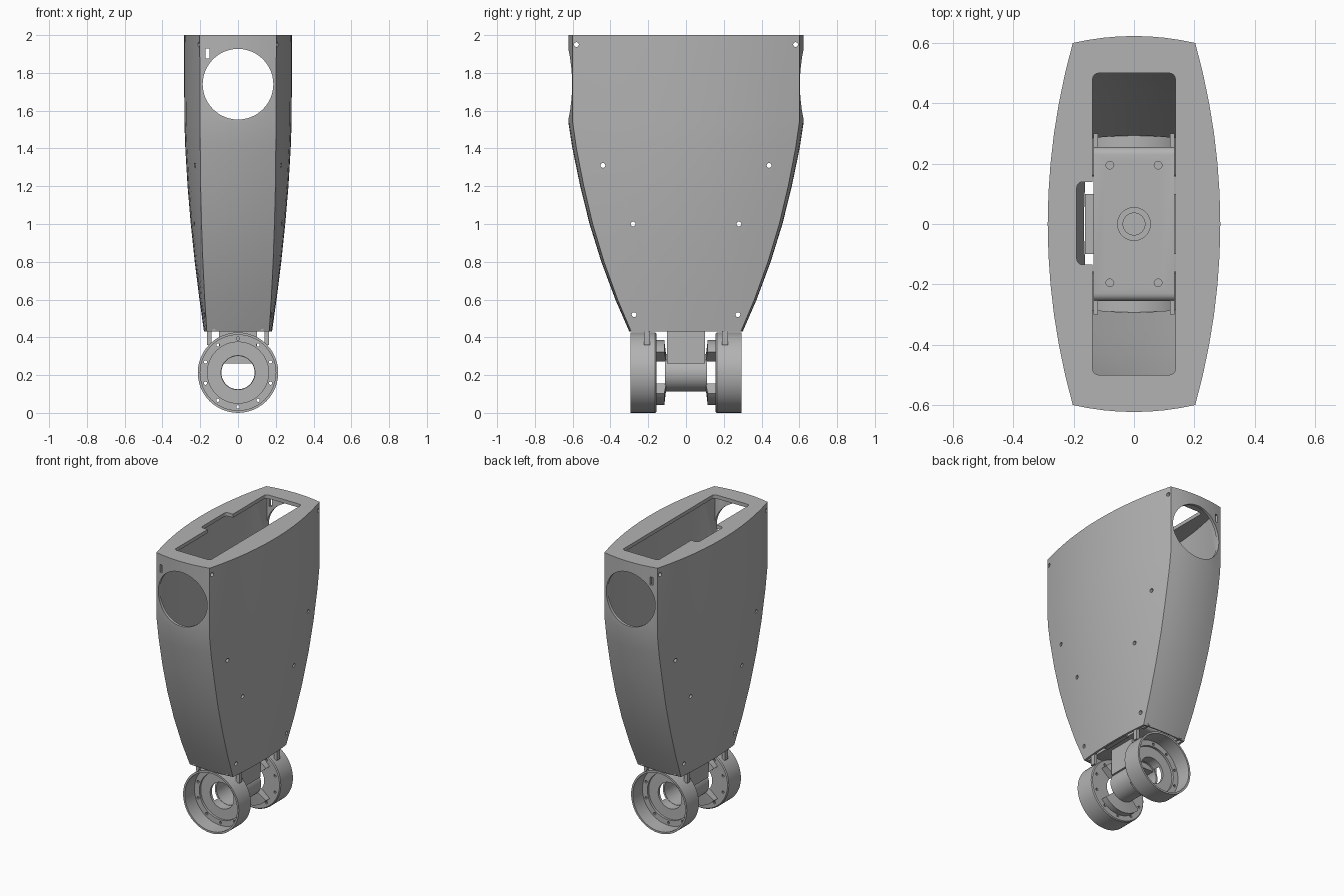
import bpy, bmesh
from math import sin, cos, pi, radians
from mathutils import Matrix

old = bpy.data.objects.get("Cube")
if old:
    bpy.data.objects.remove(old)

grey = bpy.data.materials.new("light_grey")
grey.use_nodes = True
colour = (0.45, 0.45, 0.45, 1)
grey.diffuse_color = colour
grey.node_tree.nodes["Principled BSDF"].inputs["Base Color"].default_value = colour


def finish(name, bm):
    bmesh.ops.recalc_face_normals(bm, faces=bm.faces)
    mesh = bpy.data.meshes.new(name)
    bm.to_mesh(mesh)
    bm.free()
    mesh.materials.append(grey)
    ob = bpy.data.objects.new(name, mesh)
    bpy.context.collection.objects.link(ob)
    return ob


def smooth(ob):
    bpy.ops.object.select_all(action='DESELECT')
    ob.select_set(True)
    bpy.context.view_layer.objects.active = ob
    bpy.ops.object.shade_smooth_by_angle(angle=radians(25))


def add_box(bm, x, y, z, bevel=0, axis=None):
    """Box from (low, high) pairs, optionally rounded along one axis."""
    size = [b - a for a, b in (x, y, z)]
    mid = [(a + b) / 2 for a, b in (x, y, z)]
    part = bmesh.new()
    bmesh.ops.create_cube(part, size=1, matrix=Matrix.Translation(mid) @ Matrix.Diagonal((*size, 1)))
    if bevel:
        edges = [e for e in part.edges
                 if abs((e.verts[0].co - e.verts[1].co)[axis]) > 1e-4]
        bmesh.ops.bevel(part, geom=edges, offset=bevel, segments=4, profile=0.5, affect='EDGES')
    tmp = bpy.data.meshes.new("tmp")
    part.to_mesh(tmp)
    part.free()
    bm.from_mesh(tmp)
    bpy.data.meshes.remove(tmp)


def add_cylinder(bm, centre, radius, length, axis, sides=16):
    turn = Matrix.Rotation(pi / 2, 4, {'x': 'Y', 'y': 'X', 'z': 'Z'}[axis])
    bmesh.ops.create_cone(bm, cap_ends=True, segments=sides, radius1=radius, radius2=radius,
                          depth=length, matrix=Matrix.Translation(centre) @ turn)


def cut(ob, bm):
    """Subtract the cutter mesh from an object and discard the cutter."""
    cutter = finish("cutter", bm)
    cutter.hide_render = True
    mod = ob.modifiers.new("cut", 'BOOLEAN')
    mod.operation = 'DIFFERENCE'
    mod.solver = 'EXACT'
    mod.object = cutter
    bpy.context.view_layer.objects.active = ob
    bpy.ops.object.modifier_apply(modifier=mod.name)
    bpy.data.objects.remove(cutter)


def sweep(name, profile, z, start=0, end=360, steps=48):
    """Turn a closed (radius, y) profile about a y-parallel axis at height z."""
    bm = bmesh.new()
    full = end - start == 360
    rings = []
    for i in range(steps if full else steps + 1):
        a = radians(start + (end - start) * i / steps)
        rings.append([bm.verts.new((r * cos(a), y, z + r * sin(a))) for r, y in profile])
    n = len(profile)
    for i in range(steps):
        a, b = rings[i], rings[(i + 1) % len(rings)]
        for j in range(n):
            bm.faces.new((a[j], a[(j + 1) % n], b[(j + 1) % n], b[j]))
    if not full:
        bm.faces.new(rings[0])
        bm.faces.new(rings[-1])
    ob = finish(name, bm)
    smooth(ob)
    return ob


# Shell stations: height, half depth at corner, half width at corner, half width at middle
STATIONS = [(0.43, 0.29, 0.165, 0.18), (0.6, 0.362, 0.176, 0.204), (0.8, 0.434, 0.186, 0.229),
            (1.0, 0.494, 0.193, 0.25), (1.2, 0.541, 0.198, 0.267), (1.4, 0.58, 0.2, 0.279),
            (1.54, 0.6, 0.201, 0.284), (2.0, 0.6, 0.203, 0.286)]


def loft(inset, z_low, z_high):
    bm = bmesh.new()
    rings = []
    for k, (z, depth, corner, middle) in enumerate(STATIONS):
        z = z_low if k == 0 else z_high if k == len(STATIONS) - 1 else z
        bulge = 0.01 + 0.013 * min(1, (z - 0.43) / 1.1)
        d, c, m = depth - inset, corner - inset, middle - inset
        half = []
        for i in range(12):
            t = -1 + i / 6
            half.append((c + (m - c) * (1 - t * t), d * t))
        for i in range(8):
            t = 1 - i / 4
            half.append((c * t, d + bulge * (1 - t * t)))
        points = half + [(-x, -y) for x, y in half]
        rings.append([bm.verts.new((x, y, z)) for x, y in points])
    for a, b in zip(rings, rings[1:]):
        for j in range(len(a)):
            k = (j + 1) % len(a)
            bm.faces.new((a[j], a[k], b[k], b[j]))
    bm.faces.new(rings[0])
    bm.faces.new(rings[-1])
    return bm


# Hollow shell with a lid opening, end ports, slots and screw holes
shell = finish("shell", loft(0, 0.43, 2.0))
cut(shell, loft(0.018, 0.40, 1.975))
bm = bmesh.new()
add_box(bm, (-0.137, 0.137), (-0.5, 0.5), (1.9, 2.1), 0.02, 2)
cut(shell, bm)
bm = bmesh.new()
add_box(bm, (-0.19, -0.12), (-0.135, 0.14), (1.9, 2.1), 0.02, 2)
cut(shell, bm)
PORT_Z = 1.74
bm = bmesh.new()
add_cylinder(bm, (0, 0, PORT_Z), 0.187, 1.6, 'y', 48)
cut(shell, bm)
bm = bmesh.new()
add_box(bm, (-0.172, -0.152), (-0.8, 0.8), (1.875, 1.93))
for y, z in ((0.58, 1.95), (0.44, 1.31), (0.28, 1.0), (0.275, 0.52)):
    for s in (-1, 1):
        add_cylinder(bm, (0, s * y, z), 0.013, 0.8, 'x', 12)
cut(shell, bm)
smooth(shell)

# Mounting bracket in the foot of the shell
bm = bmesh.new()
add_box(bm, (-0.135, 0.135), (-0.255, 0.255), (0.44, 0.52), 0.025, 0)
for s in (-1, 1):
    for x in (-0.127, 0.127):
        add_box(bm, (x - 0.008, x + 0.008), sorted((s * 0.24, s * 0.3)), (0.435, 0.5))
    add_box(bm, sorted((s * 0.13, s * 0.162)), (-0.1, 0.1), (0.435, 0.5))
bracket = finish("mounting_bracket", bm)
bm = bmesh.new()
for x in (-0.08, 0.08):
    for y in (-0.195, 0.195):
        add_cylinder(bm, (x, y, 0.5), 0.013, 0.1, 'z', 12)
cut(bracket, bm)
smooth(bracket)

# Central boss on the bracket
bm = bmesh.new()
add_cylinder(bm, (0, 0, 0.53), 0.056, 0.03, 'z', 32)
add_cylinder(bm, (0, 0, 0.55), 0.038, 0.02, 'z', 32)
smooth(finish("bracket_boss", bm))

# Neck block and axle tube
HUB_Z = 0.213
bm = bmesh.new()
add_box(bm, (-0.1, 0.1), (-0.1, 0.1), (0.262, 0.46))
finish("neck_block", bm)
sweep("axle_tube", [(0.088, -0.11), (0.1, -0.11), (0.1, 0.11), (0.088, 0.11)], HUB_Z)

# Wheel cups, clamp segments and hanger arms at each end
CUP = [(0.09, 0.157), (0.207, 0.157), (0.213, 0.163), (0.213, 0.295), (0.2, 0.295),
       (0.2, 0.19), (0.162, 0.19), (0.162, 0.175), (0.09, 0.175)]
CLAMP = [(0.09, 0.105), (0.172, 0.115), (0.172, 0.16), (0.09, 0.16)]
for side, s in (("front", -1), ("back", 1)):
    cup = sweep(side + "_cup", [(r, s * y) for r, y in CUP], HUB_Z)
    bm = bmesh.new()
    for i in range(10):
        a = 2 * pi * i / 10 + pi / 2
        add_cylinder(bm, (0.181 * cos(a), s * 0.17, HUB_Z + 0.181 * sin(a)), 0.009, 0.1, 'y', 10)
    cut(cup, bm)
    smooth(cup)
    for level, start in (("upper", 40), ("lower", 220)):
        sweep(f"{side}_{level}_clamp", [(r, s * y) for r, y in CLAMP], HUB_Z, start, start + 100, 16)
    bm = bmesh.new()
    for x in (-0.153, 0.153):
        add_box(bm, (x - 0.012, x + 0.012), sorted((s * 0.19, s * 0.222)), (0.36, 0.46))
    finish(side + "_hanger_arms", bm)
